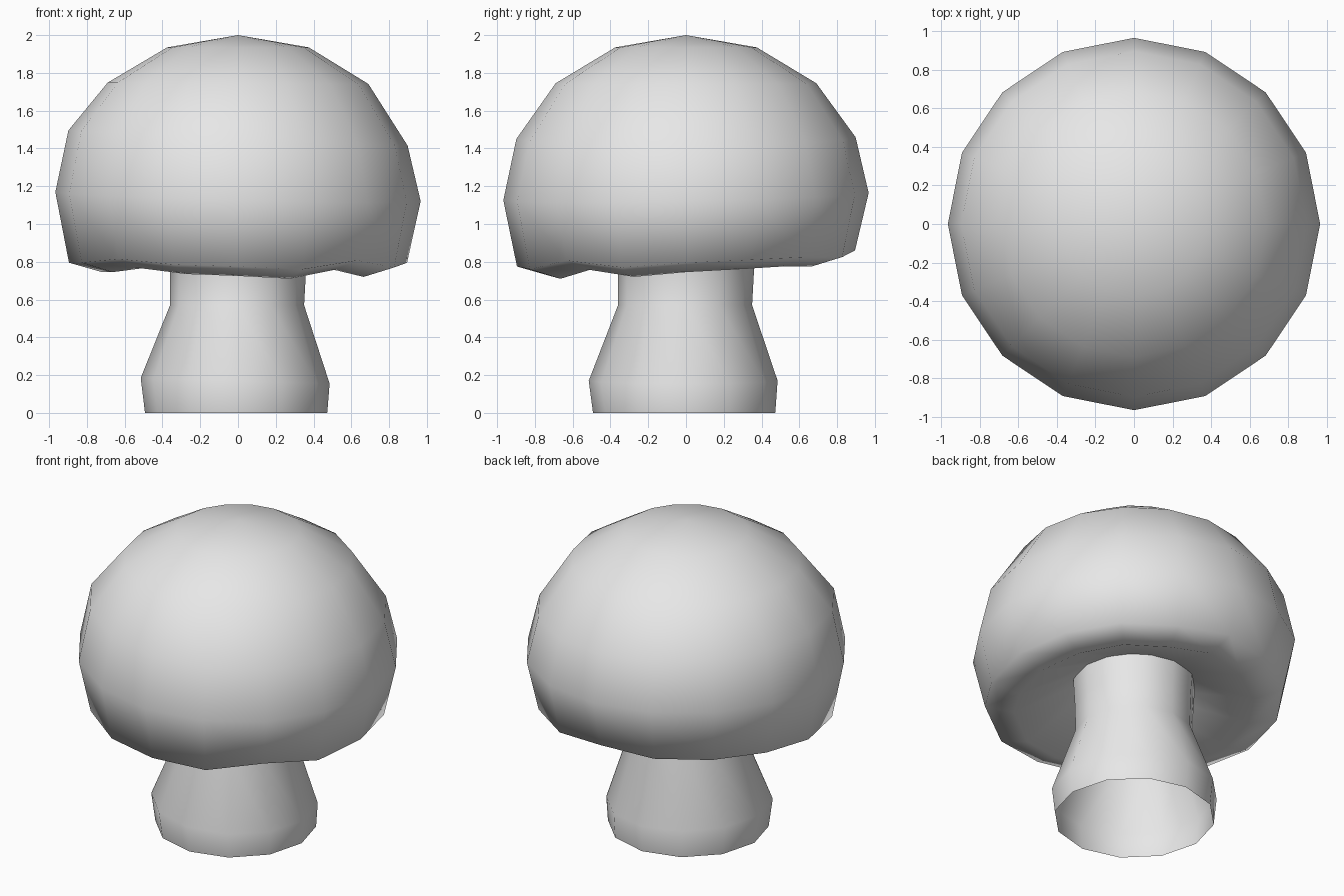
import bpy
import bmesh
from math import cos, sin, tau

cube = bpy.data.objects.get("Cube")
if cube:
    bpy.data.objects.remove(cube, do_unlink=True)

grey = bpy.data.materials.new("pale_grey")
grey.use_nodes = True
colour = (0.8, 0.8, 0.8, 1)
grey.diffuse_color = colour
grey.node_tree.nodes["Principled BSDF"].inputs["Base Color"].default_value = colour


def lathe(name, sides, rings, apex=None):
    """Skin a stack of rings from top to bottom; each ring maps index and angle to a point."""
    bm = bmesh.new()
    loops = [[bm.verts.new(ring(i, tau * i / sides)) for i in range(sides)] for ring in rings]
    top = bm.verts.new(apex) if apex else None
    for i in range(sides):
        j = (i + 1) % sides
        if top:
            bm.faces.new((top, loops[0][i], loops[0][j]))
        for upper, lower in zip(loops, loops[1:]):
            bm.faces.new((upper[i], lower[i], lower[j], upper[j]))
    for face in bm.faces:
        face.smooth = True
    mesh = bpy.data.meshes.new(name)
    bm.to_mesh(mesh)
    bm.free()
    mesh.materials.append(grey)
    obj = bpy.data.objects.new(name, mesh)
    bpy.context.collection.objects.link(obj)
    return obj


def tilted(r, z, tilt_x=0.0, tilt_y=0.0, shift=0.0):
    """A circular ring, leaning a little and shifted off the axis."""
    def point(i, a):
        x, y = r * cos(a), r * sin(a)
        return x + shift, y + shift, z + tilt_x * x + tilt_y * y
    return point


# Uneven height of the cap's lip, counted round from the model's left
lip = [0.745, 0.76, 0.775, 0.775, 0.81, 0.785, 0.78, 0.77,
       0.745, 0.745, 0.765, 0.735, 0.725, 0.71, 0.757, 0.72]


def wavy(r, rise):
    return lambda i, a: (r * cos(a), r * sin(a), lip[i] + rise)


# Domed cap with a hollow underside
lathe("cap", 16, [
    tilted(0.375, 1.935),
    tilted(0.69, 1.745, -0.005),
    tilted(0.898, 1.455, -0.045, 0.005),
    tilted(0.967, 1.145, -0.025, 0.02),
    wavy(0.895, 0.05),
    wavy(0.72, 0.0),
    tilted(0.355, 0.92),
], apex=(0, 0, 2))

# Open stem, swelling towards the foot
lathe("stem", 12, [
    tilted(0.37, 0.93),
    tilted(0.36, 0.75),
    tilted(0.355, 0.57, shift=-0.005),
    tilted(0.5, 0.17, -0.03, shift=-0.015),
    tilted(0.483, 0.005, shift=-0.01),
    tilted(0.482, 0.0, shift=-0.01),
])
